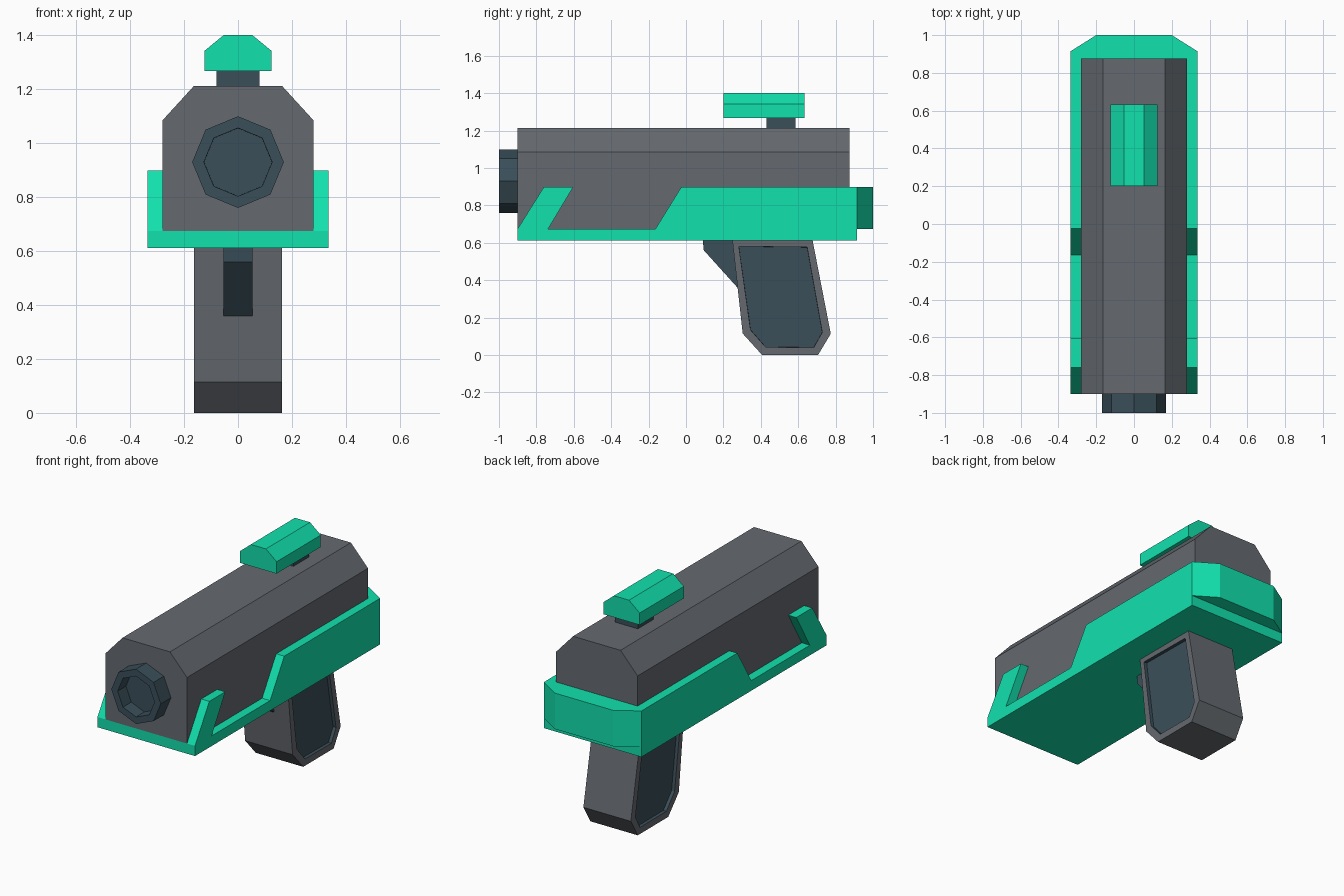
import bpy, bmesh, math
from mathutils import Vector

if "Cube" in bpy.data.objects:
    bpy.data.objects.remove(bpy.data.objects["Cube"])


def material(name, rgb):
    m = bpy.data.materials.new(name)
    m.diffuse_color = (*rgb, 1)
    m.use_nodes = True
    m.node_tree.nodes["Principled BSDF"].inputs["Base Color"].default_value = m.diffuse_color
    return m


GREY = material("grey_metal", (0.13, 0.143, 0.16))
TEAL = material("teal", (0.006, 0.75, 0.42))
DARK = material("dark_blue_grey", (0.042, 0.078, 0.1))


def prism(name, profile, axis, start, end, mat, recess=None):
    """Extrude a 2D profile along an axis; recess = (directions, rim, depth, material)."""
    def place(p, t):
        co = list(p)
        co.insert("xyz".index(axis), t)
        return Vector(co)

    bm = bmesh.new()
    face = bm.faces.new([bm.verts.new(place(p, start)) for p in profile])
    ext = bmesh.ops.extrude_face_region(bm, geom=[face], use_keep_orig=True)
    verts = [g for g in ext["geom"] if isinstance(g, bmesh.types.BMVert)]
    bmesh.ops.translate(bm, verts=verts, vec=place((0, 0), end - start))
    bmesh.ops.recalc_face_normals(bm, faces=bm.faces)

    if recess:
        directions, rim, depth, _ = recess
        for d in directions:
            bm.normal_update()
            f = next(f for f in bm.faces if f.normal.dot(Vector(d)) > 0.99)
            bmesh.ops.inset_individual(bm, faces=[f], thickness=rim)
            walls = bmesh.ops.inset_individual(bm, faces=[f], thickness=0.001, depth=-depth)
            for g in walls["faces"] + [f]:
                g.material_index = 1

    mesh = bpy.data.meshes.new(name)
    bm.to_mesh(mesh)
    bm.free()
    mesh.materials.append(mat)
    if recess:
        mesh.materials.append(recess[3])
    obj = bpy.data.objects.new(name, mesh)
    bpy.context.collection.objects.link(obj)
    return obj


def mirrored(half):
    """Complete a profile given on the +x side."""
    return half + [(-x, v) for x, v in reversed(half)]


# Main body with chamfered top
prism("body", mirrored([(0.28, 0.675), (0.28, 1.085), (0.163, 1.213)]), "y", -0.9, 0.875, GREY)

# Hollow octagonal muzzle
octagon = [(0.17 * math.cos(i * math.pi / 4), 0.93 + 0.17 * math.sin(i * math.pi / 4))
           for i in range(8)]
prism("muzzle", octagon, "y", -1.0, -0.9, DARK, ([(0, -1, 0)], 0.0434, 0.08, DARK))

# Lower frame: base plate, notched side rails, wrap-around rear bumper
prism("base_plate", mirrored([(0.28, 0.612), (0.28, 0.675)]), "y", -0.9, 0.915, TEAL)
rail = [(-0.9, 0.612), (-0.9, 0.675), (-0.76, 0.898), (-0.603, 0.898), (-0.737, 0.675),
        (-0.163, 0.675), (-0.025, 0.898), (0.915, 0.898), (0.915, 0.612)]
for side, label in ((1, "right"), (-1, "left")):
    prism(f"{label}_rail", rail, "x", side * 0.28, side * 0.335, TEAL)
prism("rear_bumper", mirrored([(0.28, 0.875), (0.28, 0.915), (0.335, 0.915), (0.2, 1.0)]),
      "z", 0.675, 0.898, TEAL)

# Grip with recessed side panels
grip = [(0.248, 0.612), (0.677, 0.612), (0.774, 0.113), (0.706, 0), (0.407, 0), (0.303, 0.115)]
prism("grip", grip, "x", -0.163, 0.163, GREY, ([(1, 0, 0), (-1, 0, 0)], 0.046, 0.02, DARK))

# Trigger
prism("trigger", [(0.09, 0.612), (0.095, 0.56), (0.28, 0.355), (0.26, 0.612)],
      "x", -0.054, 0.054, DARK)

# Sight on its mount
prism("sight_mount", mirrored([(0.079, 1.213), (0.079, 1.268)]), "y", 0.43, 0.585, DARK)
prism("sight", mirrored([(0.125, 1.268), (0.125, 1.342), (0.052, 1.402)]), "y", 0.2, 0.633, TEAL)
